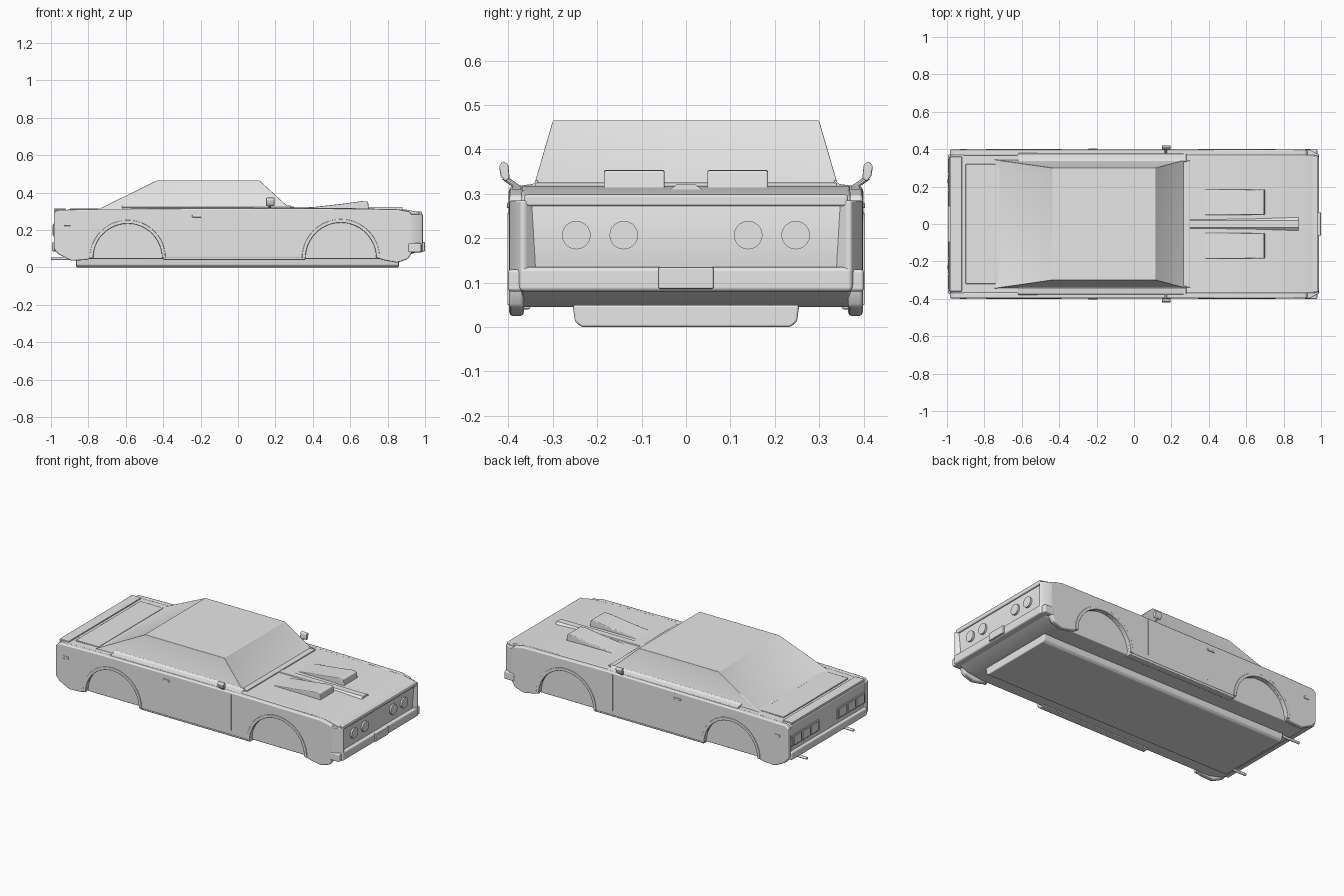
import bpy, bmesh, math
from mathutils import Matrix, Vector

cube = bpy.data.objects.get("Cube")
if cube:
    bpy.data.objects.remove(cube, do_unlink=True)

GREY = (0.8, 0.8, 0.8, 1.0)
paint = bpy.data.materials.new("light grey")
paint.use_nodes = True
paint.diffuse_color = GREY
paint.node_tree.nodes["Principled BSDF"].inputs["Base Color"].default_value = GREY


def finish(name, bm, bevel=0.0, mirror=False):
    """Turn a bmesh into a shaded object, optionally bevelled and mirrored across y."""
    bmesh.ops.recalc_face_normals(bm, faces=bm.faces)
    mesh = bpy.data.meshes.new(name)
    bm.to_mesh(mesh)
    bm.free()
    mesh.materials.append(paint)
    obj = bpy.data.objects.new(name, mesh)
    bpy.context.collection.objects.link(obj)
    bpy.ops.object.select_all(action='DESELECT')
    obj.select_set(True)
    bpy.context.view_layer.objects.active = obj
    bpy.ops.object.shade_smooth_by_angle(angle=math.radians(35))
    if bevel:
        mod = obj.modifiers.new("Bevel", 'BEVEL')
        mod.width = bevel
        mod.segments = 2
        mod.limit_method = 'ANGLE'
        mod.angle_limit = math.radians(30)
        mod.harden_normals = True
    if mirror:
        mod = obj.modifiers.new("Mirror", 'MIRROR')
        mod.use_axis = (False, True, False)
        mod.use_mirror_merge = False
    return obj


def prism(name, points, axis, start, end, bevel=0.0, mirror=False):
    """Extrude an outline along x, y or z."""
    place = {'x': lambda a, b, t: (t, a, b),
             'y': lambda a, b, t: (a, t, b),
             'z': lambda a, b, t: (a, b, t)}[axis]
    bm = bmesh.new()
    low = [bm.verts.new(place(a, b, start)) for a, b in points]
    high = [bm.verts.new(place(a, b, end)) for a, b in points]
    bm.faces.new(low)
    bm.faces.new(high[::-1])
    for i in range(len(points)):
        j = (i + 1) % len(points)
        bm.faces.new((low[i], low[j], high[j], high[i]))
    return finish(name, bm, bevel, mirror)


def box(name, x, y, z, bevel=0.0, mirror=False):
    outline = [(x[0], z[0]), (x[1], z[0]), (x[1], z[1]), (x[0], z[1])]
    return prism(name, outline, 'y', y[0], y[1], bevel, mirror)


def rod(name, start, end, radius, sides=16, mirror=True):
    start, end = Vector(start), Vector(end)
    turn = (end - start).to_track_quat('Z', 'Y').to_matrix().to_4x4()
    bm = bmesh.new()
    bmesh.ops.create_cone(bm, cap_ends=True, segments=sides, radius1=radius,
                          radius2=radius, depth=(end - start).length,
                          matrix=Matrix.Translation((start + end) / 2) @ turn)
    return finish(name, bm, 0, mirror)


def arc(centre, radius, steps=24):
    """Half circle over a wheel, running from front to rear."""
    return [(centre + radius * math.cos(math.pi * i / steps),
             0.05 + radius * math.sin(math.pi * i / steps)) for i in range(steps + 1)]


# Central body
core = [(-0.975, 0.10), (-0.985, 0.295), (-0.97, 0.31), (-0.90, 0.307), (-0.70, 0.312),
        (0.28, 0.319), (0.60, 0.317), (0.90, 0.309), (0.965, 0.296), (0.975, 0.27),
        (0.968, 0.13), (0.96, 0.085), (0.90, 0.06), (0.80, 0.045), (-0.85, 0.045), (-0.95, 0.07)]
prism("body_core", core, 'y', -0.37, 0.37, 0.006)

# Side panels with open wheel arches
WHEELS = {"front": (0.55, 0.192), "rear": (-0.59, 0.187)}
panel = [(-0.985, 0.10), (-0.985, 0.29), (-0.965, 0.307), (-0.70, 0.313), (0.28, 0.317),
         (0.85, 0.311), (0.92, 0.297), (0.935, 0.27), (0.93, 0.08), (0.91, 0.045),
         (0.85, 0.025), (0.78, 0.038)]
panel += arc(*WHEELS["front"]) + arc(*WHEELS["rear"]) + [(-0.81, 0.04), (-0.89, 0.035), (-0.96, 0.07)]
prism("side_panel", panel, 'y', 0.365, 0.398, 0.008, mirror=True)

# Raised lips round the arches
for place, (centre, radius) in WHEELS.items():
    lip = arc(centre, radius + 0.016) + arc(centre, radius - 0.003)[::-1]
    prism(place + "_arch_lip", lip, 'y', 0.385, 0.402, 0.003, mirror=True)

# Sill and floor pan
box("sill", (-0.40, 0.36), (0.35, 0.394), (0.04, 0.065), 0.005, mirror=True)
pan = [(-0.255, 0.05), (-0.25, 0.012), (-0.235, 0.0), (0.235, 0.0), (0.25, 0.012), (0.255, 0.05)]
prism("floor_pan", pan, 'x', -0.865, 0.86, 0.006)

# Cabin with recessed glass
bm = bmesh.new()
base = [bm.verts.new((x, y, 0.30)) for x, y in ((0.295, -0.348), (0.295, 0.348), (-0.77, 0.348), (-0.77, -0.348))]
roof = [bm.verts.new((x, y, 0.465)) for x, y in ((0.115, -0.30), (0.115, 0.30), (-0.435, 0.30), (-0.435, -0.30))]
bm.faces.new(roof)
bm.faces.new(base[::-1])
walls = [bm.faces.new((base[i], base[(i + 1) % 4], roof[(i + 1) % 4], roof[i])) for i in range(4)]
bmesh.ops.recalc_face_normals(bm, faces=bm.faces)
for wall, border, depth in zip(walls, (0.015, 0.02, 0.05, 0.02), (-0.003, -0.003, -0.012, -0.003)):
    bmesh.ops.inset_individual(bm, faces=[wall], thickness=border, depth=depth, use_even_offset=True)
finish("cabin", bm, 0.003)

# Flared belt line below the side windows
belt = [(0.32, 0.305), (0.335, 0.332), (0.345, 0.322), (0.375, 0.318), (0.385, 0.305)]
prism("belt_line", belt, 'x', -0.62, 0.28, 0.002, mirror=True)
box("cowl", (0.26, 0.30), (-0.34, 0.34), (0.31, 0.325), 0.004)

# Boot lid and rear lip
box("boot_lid", (-0.90, -0.74), (-0.32, 0.32), (0.30, 0.314), 0.003)
box("rear_lip", (-0.985, -0.92), (-0.36, 0.36), (0.30, 0.315), 0.004)

# Bonnet ridge and twin scoops
prism("bonnet_ridge", [(-0.035, 0.31), (-0.02, 0.322), (0.02, 0.322), (0.035, 0.31)], 'x', 0.28, 0.88)
scoop = [(0.37, 0.31), (0.38, 0.32), (0.55, 0.339), (0.66, 0.354), (0.695, 0.352), (0.70, 0.31)]
prism("bonnet_scoop", scoop, 'y', 0.048, 0.185, 0.006, mirror=True)

# Nose: corner blocks, upper lip, bumper and plate
corner = [(0.90, 0.36), (0.90, 0.397), (0.94, 0.397), (0.988, 0.372), (0.988, 0.362), (0.965, 0.335)]
prism("nose_corner", corner, 'z', 0.09, 0.285, 0.006, mirror=True)
box("nose_lip", (0.94, 0.985), (-0.365, 0.365), (0.272, 0.298), 0.006)
box("front_bumper", (0.93, 0.99), (-0.375, 0.375), (0.08, 0.135), 0.01)
box("bumper_end", (0.91, 0.98), (0.35, 0.401), (0.08, 0.13), 0.008, mirror=True)
box("front_plate", (0.97, 1.0), (-0.062, 0.062), (0.086, 0.135), 0.004)

# Paired headlights
for name, y in (("outer_headlight", 0.247), ("inner_headlight", 0.14)):
    rod(name, (0.955, y, 0.207), (0.983, y, 0.207), 0.032, 32)

# Tail: bumper, lamp housings and lamps
box("rear_bumper", (-0.995, -0.94), (-0.375, 0.375), (0.085, 0.135), 0.01)
box("tail_lamp_housing", (-0.988, -0.97), (0.09, 0.36), (0.165, 0.235), 0.003, mirror=True)
for i, name in enumerate(("inner", "middle", "outer")):
    y = 0.10 + i * 0.086
    box(name + "_tail_lamp", (-0.993, -0.98), (y, y + 0.076), (0.173, 0.227), 0.003, mirror=True)

# Exhaust pipes
rod("exhaust_pipe", (-1.0, 0.23, 0.047), (-0.80, 0.23, 0.047), 0.008)

# Side details
box("side_marker", (-0.93, -0.895), (0.39, 0.402), (0.222, 0.238), 0.002, mirror=True)
box("door_handle", (-0.245, -0.195), (0.39, 0.403), (0.268, 0.28), 0.002, mirror=True)
for name, x in (("front_door_seam", 0.23), ("rear_door_seam", -0.20)):
    box(name, (x - 0.002, x + 0.002), (0.39, 0.3995), (0.08, 0.305), mirror=True)

# Door mirrors
rod("mirror_stalk", (0.17, 0.375, 0.312), (0.17, 0.41, 0.337), 0.006, 10)
shell = [(0.397, 0.335), (0.407, 0.327), (0.417, 0.34), (0.421, 0.362), (0.412, 0.374), (0.40, 0.366)]
prism("mirror_shell", shell, 'x', 0.15, 0.195, 0.004, mirror=True)
